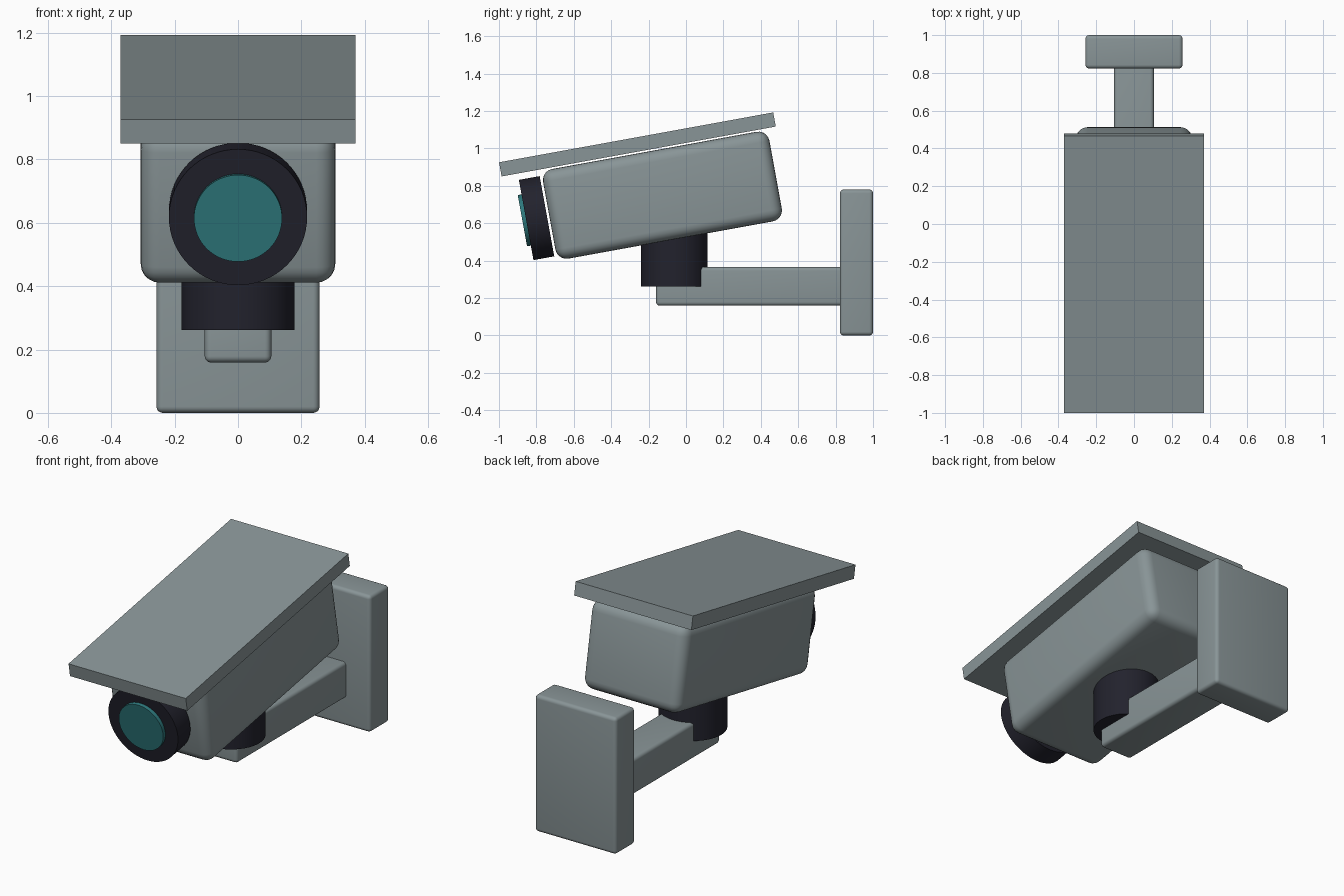
import bpy, bmesh, math
from mathutils import Matrix, Vector

if "Cube" in bpy.data.objects:
    bpy.data.objects.remove(bpy.data.objects["Cube"])


def material(name, rgb):
    m = bpy.data.materials.new(name)
    m.diffuse_color = (*rgb, 1.0)
    m.use_nodes = True
    m.node_tree.nodes["Principled BSDF"].inputs["Base Color"].default_value = m.diffuse_color
    return m


GREY = material("grey_metal", (0.25, 0.30, 0.31))
DARK = material("dark_plastic", (0.016, 0.016, 0.026))
TEAL = material("teal_glass", (0.027, 0.19, 0.205))

# Frame of the tilted camera head: origin at the housing centre, nose down
HEAD = Matrix.Translation((0, -0.126, 0.75)) @ Matrix.Rotation(0.18, 4, 'X')
WORLD = Matrix.Identity(4)


def finish(name, bm, mat, frame):
    bmesh.ops.recalc_face_normals(bm, faces=bm.faces)
    mesh = bpy.data.meshes.new(name)
    bm.to_mesh(mesh)
    bm.free()
    mesh.materials.append(mat)
    ob = bpy.data.objects.new(name, mesh)
    ob.matrix_world = frame
    bpy.context.collection.objects.link(ob)
    bpy.ops.object.select_all(action='DESELECT')
    ob.select_set(True)
    bpy.context.view_layer.objects.active = ob
    bpy.ops.object.shade_smooth_by_angle(angle=math.radians(35))
    return ob


def box(name, size, centre, mat, frame=WORLD, bevel=0.0):
    bm = bmesh.new()
    bmesh.ops.create_cube(bm, size=1.0)
    bmesh.ops.scale(bm, vec=Vector(size), verts=bm.verts)
    bmesh.ops.translate(bm, vec=Vector(centre), verts=bm.verts)
    if bevel:
        bmesh.ops.bevel(bm, geom=bm.edges[:], offset=bevel, segments=5,
                        profile=0.5, affect='EDGES')
    return finish(name, bm, mat, frame)


def cylinder(name, radius, depth, centre, mat, frame=WORLD, axis='Z'):
    bm = bmesh.new()
    turn = Matrix.Rotation(math.pi / 2, 4, 'X') if axis == 'Y' else WORLD
    bmesh.ops.create_cone(bm, cap_ends=True, segments=64, radius1=radius,
                          radius2=radius, depth=depth,
                          matrix=Matrix.Translation(centre) @ turn)
    return finish(name, bm, mat, frame)


# Wall bracket
box("wall_plate", (0.514, 0.177, 0.78), (0, 0.9115, 0.39), GREY, bevel=0.02)
box("bracket_arm", (0.21, 1.02, 0.207), (0, 0.35, 0.2625), GREY, bevel=0.02)
cylinder("swivel_mount", 0.178, 0.30, (0, -0.063, 0.411), DARK)

# Tilted camera head
box("housing", (0.614, 1.23, 0.487), (0, 0, 0), GREY, HEAD, bevel=0.06)
box("sun_visor", (0.74, 1.49, 0.0766), (0, -0.083, 0.291), GREY, HEAD)
cylinder("lens_ring", 0.218, 0.113, (0, -0.684, 0), DARK, HEAD, axis='Y')
cylinder("lens_glass", 0.139, 0.06, (0, -0.731, 0), TEAL, HEAD, axis='Y')
